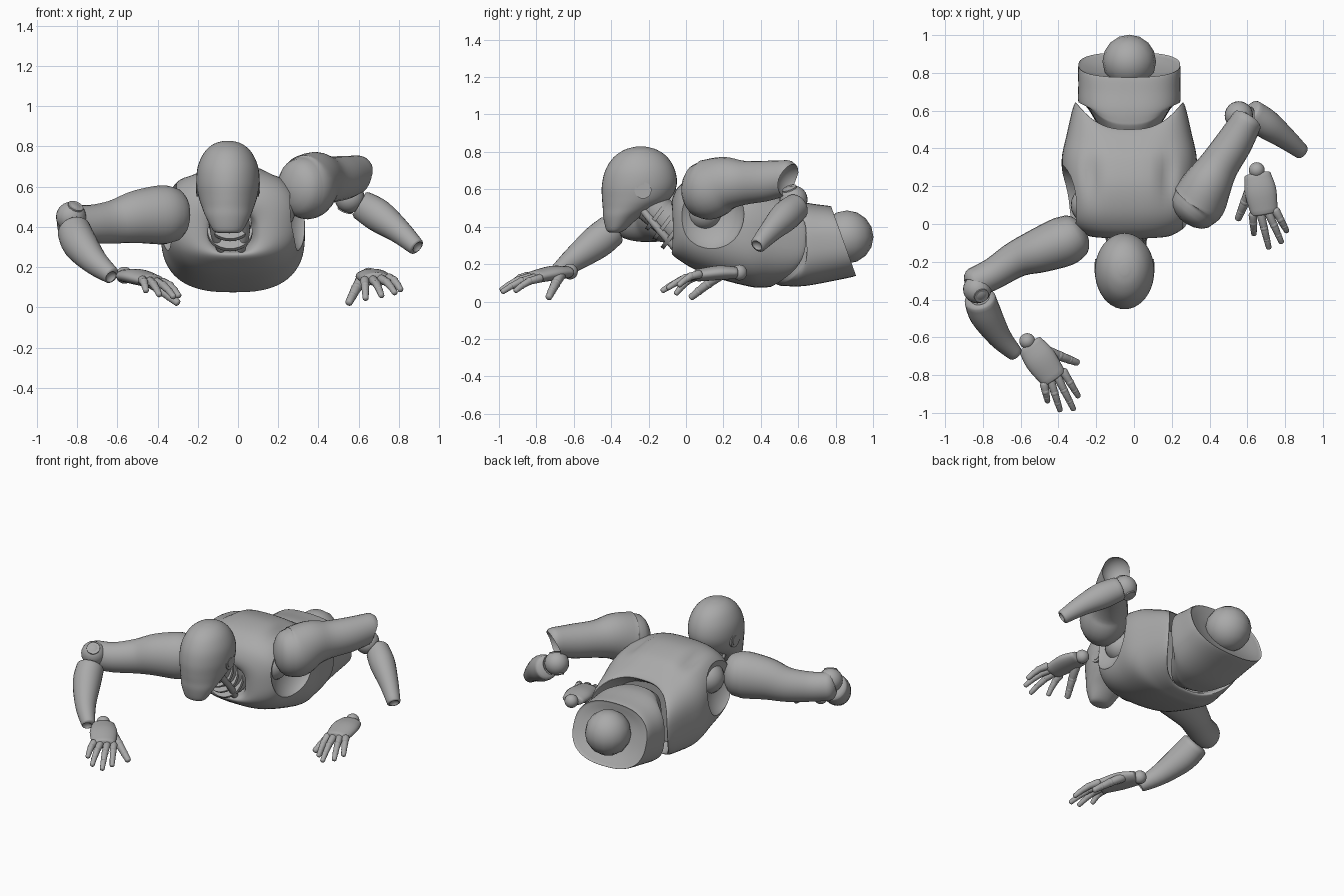
import bpy, bmesh
from math import sin, cos, pi, radians, exp, copysign
from mathutils import Vector

if "Cube" in bpy.data.objects:
    bpy.data.objects.remove(bpy.data.objects["Cube"])

grey = bpy.data.materials.new("matte grey")
grey.use_nodes = True
shade = (.4, .4, .4, 1)
grey.diffuse_color = shade
grey.node_tree.nodes["Principled BSDF"].inputs["Base Color"].default_value = shade
parts = []
MID = -.025  # centre line of the torso


def finish(name, bm):
    bmesh.ops.recalc_face_normals(bm, faces=bm.faces)
    mesh = bpy.data.meshes.new(name)
    bm.to_mesh(mesh)
    bm.free()
    mesh.materials.append(grey)
    ob = bpy.data.objects.new(name, mesh)
    bpy.context.collection.objects.link(ob)
    parts.append(ob)
    return ob


def skin(name, rings):
    """Bridge a list of vertex rings and cap both ends."""
    bm = bmesh.new()
    loops = [[bm.verts.new(p) for p in ring] for ring in rings]
    n = len(loops[0])
    for a, b in zip(loops, loops[1:]):
        for i in range(n):
            j = (i + 1) % n
            bm.faces.new((a[i], a[j], b[j], b[i]))
    bm.faces.new(loops[0])
    bm.faces.new(loops[-1])
    return finish(name, bm)


def smooth_rows(rows, steps=4):
    """Catmull-Rom interpolation of number tuples."""
    out = []
    for k in range(len(rows) - 1):
        a, b, c, d = (rows[min(max(k + o, 0), len(rows) - 1)] for o in (-1, 0, 1, 2))
        for s in range(steps):
            t = s / steps
            out.append([q + .5 * t * (r - p + t * (2*p - 5*q + 4*r - s_ + t * (3*(q - r) + s_ - p)))
                        for p, q, r, s_ in zip(a, b, c, d)])
    return out + [list(rows[-1])]


def tube(name, rows, wide=1, dome=.7, n=24, steps=4):
    """Round-ended limb through (x, y, z, radius) points."""
    rows = smooth_rows(rows, steps)
    pts = [Vector(r[:3]) for r in rows]
    spec = []
    for i, p in enumerate(pts):
        d = (pts[min(i + 1, len(pts) - 1)] - pts[max(i - 1, 0)]).normalized()
        spec.append((p, d, rows[i][3]))
    caps = [radians(a) for a in (82, 60, 40, 20)]
    (p0, d0, r0), (p1, d1, r1) = spec[0], spec[-1]
    spec = ([(p0 - d0 * r0 * dome * sin(a), d0, r0 * cos(a)) for a in caps] + spec +
            [(p1 + d1 * r1 * dome * sin(a), d1, r1 * cos(a)) for a in reversed(caps)])
    rings = []
    for p, d, r in spec:
        side = d.cross(Vector((0, 0, 1))).normalized()
        up = side.cross(d)
        rings.append([p + side * r * wide * cos(2*pi*i/n) + up * r * sin(2*pi*i/n) for i in range(n)])
    return skin(name, rings)


def torso_loft(name, rows, power=2.7, n=64, steps=5):
    """Sections along y: (y, low z, high z, half width, shear, side bow)."""
    rings = []
    for y, lo, hi, hw, shear, bow in smooth_rows(rows, steps):
        ring = []
        for i in range(n):
            c, s = cos(2*pi*i/n), sin(2*pi*i/n)
            x = copysign(abs(c) ** (2/power), c) * hw
            z = copysign(abs(s) ** (2/power), s) * (hi - lo) / 2
            ring.append((MID + x, y + shear * z + bow * c * c, (lo + hi) / 2 + z))
        rings.append(ring)
    return skin(name, rings)


def ball(name, centre, r, scale=(1, 1, 1), seg=24):
    bm = bmesh.new()
    bmesh.ops.create_uvsphere(bm, u_segments=seg, v_segments=seg // 2, radius=r)
    bmesh.ops.scale(bm, vec=scale, verts=bm.verts)
    bmesh.ops.translate(bm, vec=centre, verts=bm.verts)
    return finish(name, bm)


def disc(name, centre, axis, r, depth):
    bm = bmesh.new()
    bmesh.ops.create_cone(bm, cap_ends=True, segments=32, radius1=r, radius2=r, depth=depth)
    ob = finish(name, bm)
    ob.location = centre
    ob.rotation_euler = Vector(axis).to_track_quat('Z', 'Y').to_euler()


def carve(target, centre, r, scale=(1, 1, 1)):
    cutter = ball("cutter", centre, r, scale, 32)
    cutter.hide_render = True
    mod = target.modifiers.new("hollow", 'BOOLEAN')
    mod.operation, mod.solver, mod.object = 'DIFFERENCE', 'EXACT', cutter
    bpy.context.view_layer.objects.active = target
    bpy.ops.object.modifier_apply(modifier=mod.name)
    parts.remove(cutter)
    bpy.data.objects.remove(cutter)


# Chest shell: neck socket, ribcage, then an inner lip at the waist
chest = torso_loft("chest", [
    (.02, .29, .46, .09, 0, 0), (-.06, .275, .48, .125, 0, 0), (-.075, .255, .54, .21, 0, .01),
    (-.035, .22, .62, .295, 0, .02), (.06, .165, .68, .33, 0, 0), (.2, .115, .7, .345, 0, 0),
    (.34, .08, .67, .358, 0, 0), (.41, .075, .625, .33, .04, .07), (.475, .08, .575, .295, .07, .15),
    (.475, .1, .55, .275, .07, .15), (.4, .13, .5, .24, .05, .1)])
# Shoulder blade creases on the back
for v in chest.data.vertices:
    if v.co.z > .45:
        off = abs(v.co.x - MID)
        v.co.z -= .03 * exp(-((off - .2) / .04) ** 2 - ((v.co.y - .25) / .12) ** 2)
for side in (-1, 1):
    carve(chest, (MID + side * .37, .12, .47), .21, (.6, .92, .97))
    ball("shoulder_socket", (MID + side * .21, .1, .48), .1)

# Pelvis shell with a shallow dished end, and the large joint ball
torso_loft("pelvis", [
    (.43, .13, .47, .18, .05, .12), (.5, .09, .52, .235, .05, .14), (.535, .083, .53, .255, .03, .12),
    (.62, .083, .533, .27, -.06, .03), (.74, .11, .52, .27, -.22, 0), (.835, .135, .51, .27, -.35, 0),
    (.835, .147, .498, .258, -.35, 0), (.815, .2, .45, .19, -.35, 0), (.8, .25, .41, .12, -.35, 0)], 2.5)
ball("waist_ball", (MID, .86, .345), .142, seg=16)

# Neck column, collar rings and throat cords
tube("neck", [(-.045, -.2, .52, .09), (-.04, -.1, .44, .092), (-.03, 0, .37, .1)])
for k in range(3):
    y, z = -.15 + k * .045, .465 - k * .045
    disc("neck_ring", (-.04, y, z), (0, .8, -.6), .1 + k * .006, .022)
for side in (-1, 1):
    tube("neck_cord", [(-.045 + side * .07, -.24, .5, .02), (-.04 + side * .08, -.14, .38, .02),
                       (-.035 + side * .05, -.06, .29, .022)], n=12)

# Head: sections up z of (z, centre y, half depth, half width)
head_rows = smooth_rows([
    (.37, -.38, .03, .05), (.385, -.375, .052, .075), (.45, -.345, .097, .11), (.5, -.302, .143, .13),
    (.55, -.267, .182, .146), (.62, -.25, .2, .157), (.7, -.245, .187, .15), (.77, -.243, .145, .118),
    (.812, -.242, .085, .072), (.828, -.242, .025, .02)])
skin("head", [[(-.05 + w * cos(2*pi*i/40), y + d * sin(2*pi*i/40), z) for i in range(40)]
              for z, y, d, w in head_rows])
for side in (-1, 1):
    disc("ear_ring", (-.05 + side * .143, -.23, .595), (1, 0, 0), .045, .025)
    disc("ear_cap", (-.05 + side * .145, -.23, .595), (1, 0, 0), .03, .028)


def arm(side, upper, elbow, lower, hollow):
    """Upper arm with a cupped end, elbow ball and hinge, hollow-ended forearm."""
    shell = tube(side + "_upper_arm", upper, .9, dome=.6)
    carve(shell, hollow, .1)
    ball(side + "_elbow", elbow, .075)
    wrist_end = Vector(lower[-1][:3])
    ax = Vector(lower[1][:3]) - Vector(lower[0][:3])
    hinge = ax.cross(Vector(upper[-1][:3]) - Vector(upper[-2][:3]))
    disc(side + "_elbow_hinge", elbow, hinge, .04, .14)
    forearm = tube(side + "_forearm", lower, .95, dome=.3)
    carve(forearm, elbow, .085)
    carve(forearm, wrist_end + ax.normalized() * .03, .036)


arm("right",
    [(-.33, -.07, .46, .138), (-.38, -.095, .46, .147), (-.5, -.14, .45, .132), (-.62, -.185, .425, .108),
     (-.74, -.26, .415, .094), (-.84, -.31, .425, .09)],
    Vector((-.83, -.345, .45)),
    [(-.815, -.4, .38, .088), (-.785, -.48, .315, .09), (-.71, -.6, .225, .066), (-.63, -.685, .16, .044)],
    Vector((-.85, -.385, .46)))
arm("left",
    [(.315, .085, .595, .15), (.345, .125, .6, .162), (.39, .21, .63, .145), (.45, .31, .635, .118),
     (.53, .43, .645, .108), (.6, .55, .665, .092)],
    Vector((.555, .575, .545)),
    [(.62, .59, .505, .075), (.7, .53, .455, .082), (.8, .455, .38, .062), (.885, .385, .302, .044)],
    Vector((.625, .585, .635)))


def hand(side, wrist, knuckle, across, tips, thumb):
    """Palm, wrist ball, four jointed fingers and a thumb."""
    wrist, knuckle, across = Vector(wrist), Vector(knuckle), Vector(across)
    ball(side + "_wrist", wrist, .042)
    mid = wrist.lerp(knuckle, .5) + Vector((0, 0, .006))
    tube(side + "_palm", [(*wrist.lerp(knuckle, .1), .032), (*mid, .039), (*knuckle, .033)], 2.15, .35)

    def finger(name, base, tip, r, lift):
        bend = base.lerp(tip, .42) + Vector((0, 0, lift))
        last = base.lerp(tip, .74) + Vector((0, 0, lift * .7))
        joints = [base, bend, last, tip]
        for k, (a, b) in enumerate(zip(joints, joints[1:])):
            w = r * (1 - .13 * k)
            tube(name, [(*a, w), (*b.lerp(a, .12), w * .86)], n=12, steps=2)
            if k:
                ball(name + "_joint", a, w * 1.06, seg=12)

    for k, tip in enumerate(tips):
        base = knuckle + across * (k - 1.5) * .041
        finger(side + "_finger", base, Vector(tip), .023, .014)
    base = wrist.lerp(knuckle, .4) - across * .05
    finger(side + "_thumb", base, Vector(thumb), .029, .004)


hand("right", (-.565, -.62, .16), (-.425, -.815, .13), (-.83, -.55, .1),
     [(-.293, -.915, .055), (-.318, -.985, .05), (-.39, -.99, .06), (-.457, -.94, .08)],
     (-.297, -.735, .02))
hand("left", (.65, .285, .155), (.69, .06, .14), (.98, .17, .1),
     [(.635, -.055, .04), (.715, -.13, .055), (.782, -.1, .07), (.81, -.04, .085)],
     (.55, .025, .02))

# Smooth shading with crisp edges kept
bpy.ops.object.select_all(action='DESELECT')
for ob in parts:
    ob.select_set(True)
bpy.context.view_layer.objects.active = chest
bpy.ops.object.shade_smooth_by_angle(angle=radians(35))
